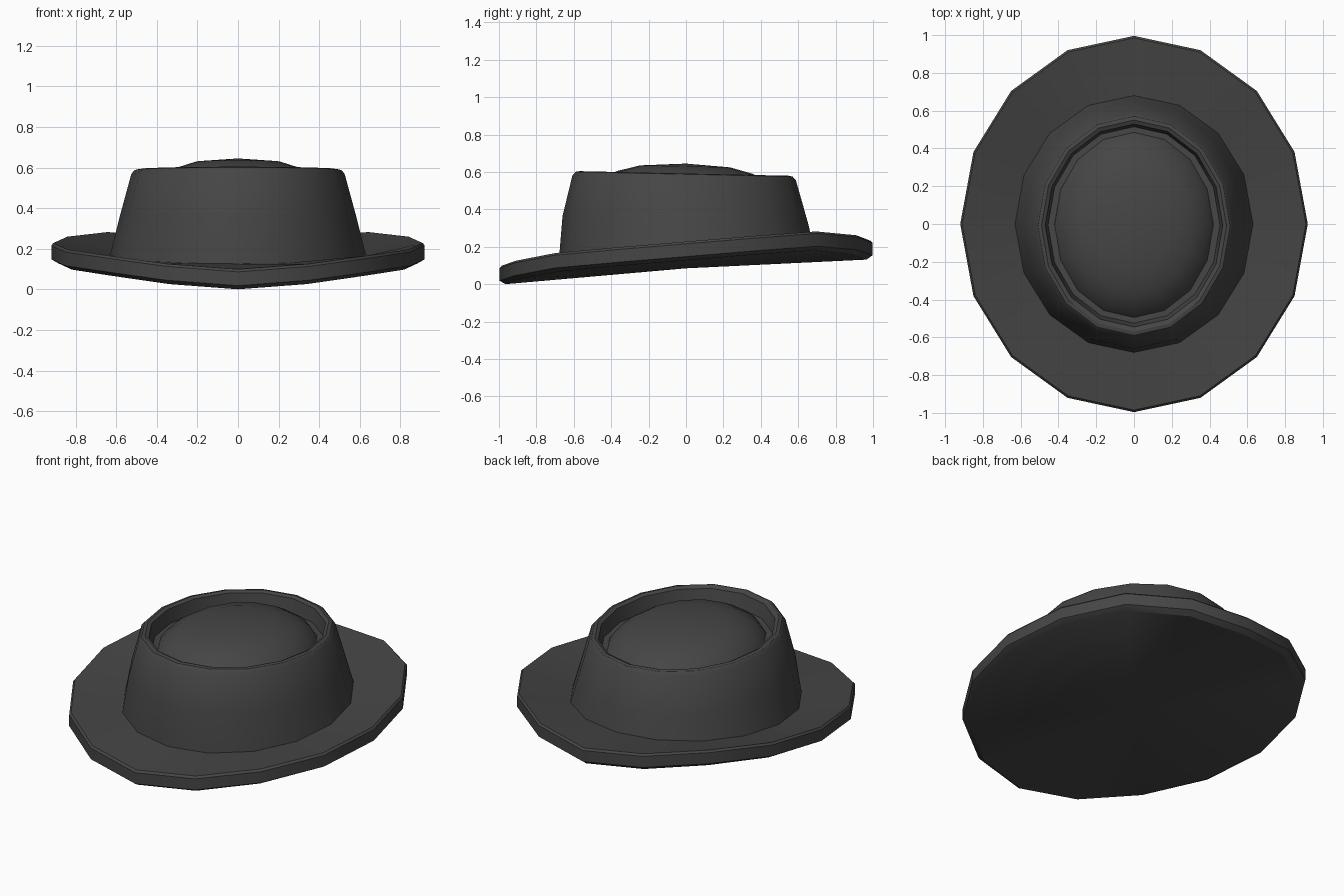
import bpy, bmesh, math

if "Cube" in bpy.data.objects:
    bpy.data.objects.remove(bpy.data.objects["Cube"])

N = 16  # sides of every ring

felt = bpy.data.materials.new("charcoal_felt")
felt.diffuse_color = (0.06, 0.06, 0.06, 1)
felt.use_nodes = True
felt.node_tree.nodes["Principled BSDF"].inputs["Base Color"].default_value = felt.diffuse_color


def ring(bm, rx, ry, height, cy=0.0):
    """Elliptical ring whose height is a function of x, y."""
    out = []
    for i in range(N):
        a = 2 * math.pi * i / N
        x, y = rx * math.cos(a), cy + ry * math.sin(a)
        out.append(bm.verts.new((x, y, height(x, y))))
    return out


def loft(name, rings, cap_start=None, cap_end=None):
    """Skin a list of (rx, ry, cy, height function) rings, fan-capping the ends."""
    bm = bmesh.new()
    loops = [ring(bm, rx, ry, h, cy) for rx, ry, cy, h in rings]
    for a, b in zip(loops, loops[1:]):
        for i in range(N):
            j = (i + 1) % N
            bm.faces.new((a[i], a[j], b[j], b[i]))
    for loop, co in ((loops[0], cap_start), (loops[-1], cap_end)):
        if co:
            c = bm.verts.new(co)
            for i in range(N):
                bm.faces.new((loop[i], loop[(i + 1) % N], c))
    bmesh.ops.recalc_face_normals(bm, faces=bm.faces)
    me = bpy.data.meshes.new(name)
    bm.to_mesh(me)
    bm.free()
    me.materials.append(felt)
    ob = bpy.data.objects.new(name, me)
    bpy.context.collection.objects.link(ob)
    bpy.ops.object.select_all(action='DESELECT')
    ob.select_set(True)
    bpy.context.view_layer.objects.active = ob
    bpy.ops.object.shade_smooth_by_angle(angle=math.radians(30))
    return ob


# Brim: tilted up to the back, curled up at the sides
def brim_z(drop):
    def h(x, y):
        t = min(1.0, abs(x) / 0.75)
        curl = 0.062 * t * t * (3 - 2 * t)
        return 0.166 + curl + (0.068 + 0.25 * curl) * y - drop
    return h


def seat_z(x, y):
    return 0.17 + 0.065 * y


loft("brim", [
    (0.63, 0.68, 0, seat_z),
    (0.91, 0.985, 0, brim_z(0.0)),
    (0.92, 0.996, 0, brim_z(0.012)),
    (0.92, 0.996, 0, brim_z(0.08)),
    (0.885, 0.965, 0, brim_z(0.1)),
], cap_end=(0, 0, 0.085))


# Crown: tapered wall, bevelled lip, sunken top
def tilt(z):
    return lambda x, y: z - 0.022 * y


loft("crown", [
    (0.63, 0.68, 0, seat_z),
    (0.585, 0.655, -0.005, tilt(0.35)),
    (0.525, 0.597, -0.01, tilt(0.57)),
    (0.508, 0.580, -0.01, tilt(0.588)),
    (0.49, 0.56, -0.01, tilt(0.592)),
    (0.47, 0.537, -0.008, tilt(0.582)),
    (0.455, 0.52, -0.005, tilt(0.50)),
    (0.42, 0.48, 0, tilt(0.50)),
])

# Domed top rising from the sunken crown
loft("crown_dome", [
    (0.42, 0.49, -0.005, tilt(0.50)),
    (0.39, 0.455, -0.005, tilt(0.545)),
    (0.31, 0.365, -0.005, tilt(0.597)),
    (0.205, 0.24, -0.005, tilt(0.63)),
], cap_end=(0, 0, 0.645))
